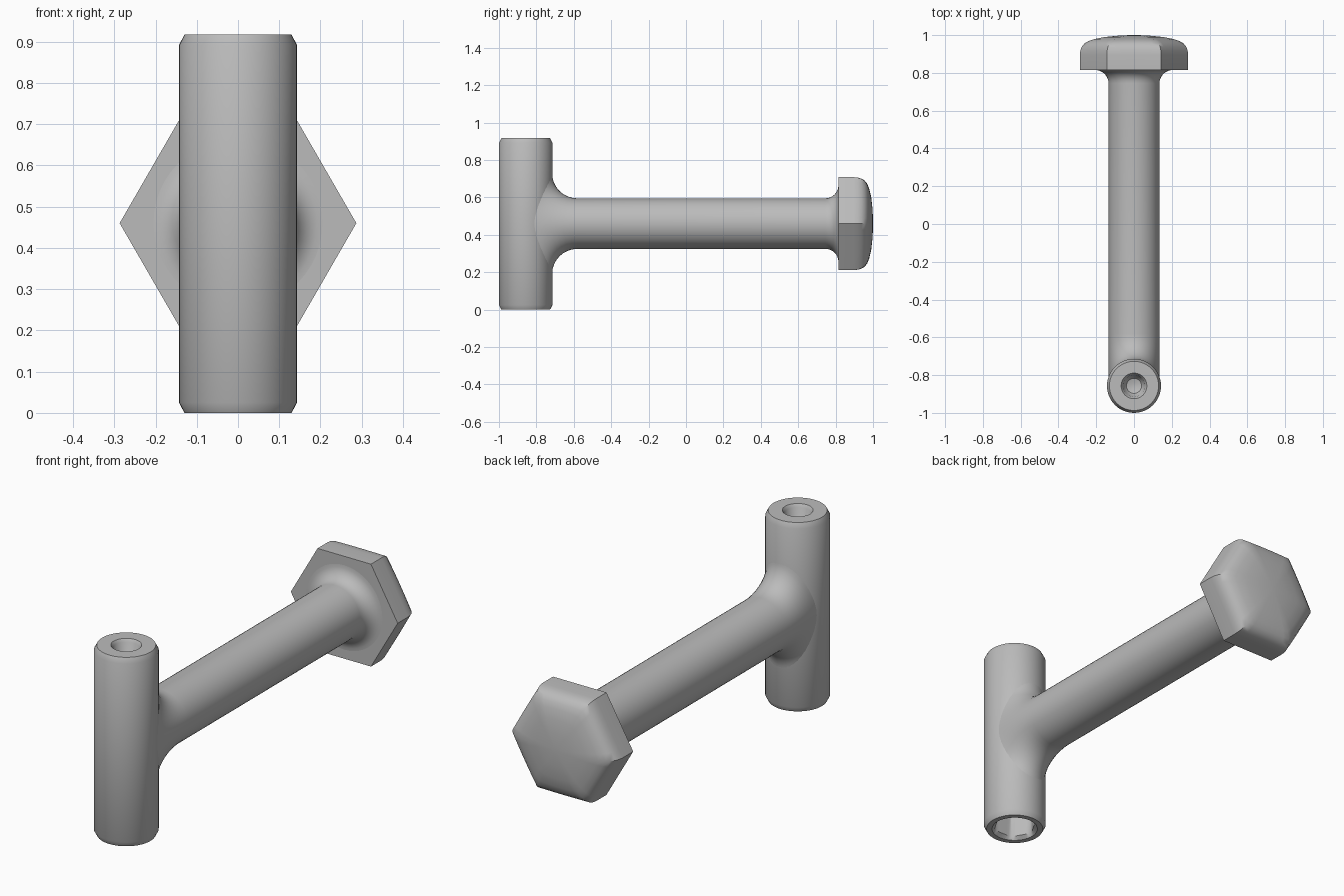
import bpy, bmesh
from math import sin, cos, pi, sqrt, radians

cube = bpy.data.objects.get("Cube")
if cube:
    bpy.data.objects.remove(cube)

SEG = 48
MID_Z = 0.46        # height of the shaft axis
POST_Y = -0.857     # post axis
POST_R = 0.143
SHAFT_R = 0.135
ANGLES = [2 * pi * i / SEG for i in range(SEG)]

grey = bpy.data.materials.new("plain grey")
grey.use_nodes = True
grey.diffuse_color = (0.5, 0.5, 0.5, 1)
grey.node_tree.nodes["Principled BSDF"].inputs["Base Color"].default_value = (0.5, 0.5, 0.5, 1)


def hexagon(a):
    """Radius of a unit hexagon, with a corner at angle 0."""
    return cos(pi / 6) / cos(a % (pi / 3) - pi / 6)


def loft(name, rings, cap_start=True, cap_end=True):
    """Skin a list of point rings into a smooth-shaded object."""
    bm = bmesh.new()
    loops = [[bm.verts.new(p) for p in ring] for ring in rings]
    for a, b in zip(loops, loops[1:]):
        for i in range(SEG):
            j = (i + 1) % SEG
            bm.faces.new((a[i], a[j], b[j], b[i]))
    if cap_start:
        bm.faces.new(loops[0])
    if cap_end:
        bm.faces.new(loops[-1])
    bmesh.ops.recalc_face_normals(bm, faces=bm.faces)
    mesh = bpy.data.meshes.new(name)
    bm.to_mesh(mesh)
    bm.free()
    mesh.materials.append(grey)
    obj = bpy.data.objects.new(name, mesh)
    bpy.context.collection.objects.link(obj)
    bpy.ops.object.select_all(action='DESELECT')
    obj.select_set(True)
    bpy.context.view_layer.objects.active = obj
    bpy.ops.object.shade_smooth_by_angle(angle=radians(32))
    return obj


def post_ring(r, z, shape=lambda a: 1):
    return [(r * shape(a) * cos(a), POST_Y + r * shape(a) * sin(a), z) for a in ANGLES]


# Upright post: hex socket below, chamfered barrel, shallow round dimple on top
socket = [post_ring(0.1, z, hexagon) for z in (0.3, 0.015)]
barrel = [post_ring(r, z) for r, z in (
    (0.105, 0), (0.13, 0), (POST_R, 0.025), (POST_R, 0.892), (0.13, 0.917),
    (0.068, 0.917), (0.058, 0.903), (0.052, 0.87), (0.04, 0.855), (0.015, 0.848))]
loft("post", socket + barrel)

# Shaft: flared vertically into the post, round flare into the head
ROOT_R, HEAD_R = 0.135, 0.07
rings = []
for k in range(9):
    t = k / 8 * pi / 2
    height = SHAFT_R + ROOT_R * (1 - sin(t))
    y = POST_Y + POST_R - 0.002 + ROOT_R * (1 - cos(t))
    ring = []
    for a in ANGLES:
        x = SHAFT_R * cos(a)
        sag = POST_R - sqrt(POST_R ** 2 - x ** 2)
        ring.append((x, y - sag * (1 - k / 8), MID_Z + height * sin(a)))
    rings.append(ring)
for k in range(9):
    t = k / 8 * pi / 2
    r = SHAFT_R + HEAD_R * (1 - cos(t))
    y = 0.815 - HEAD_R * (1 - sin(t))
    rings.append([(r * cos(a), y, MID_Z + r * sin(a)) for a in ANGLES])
loft("shaft", rings, cap_start=False, cap_end=False)

# Hexagonal head with a domed outer face
dome = ((1, 0.815), (1, 0.895), (0.99, 0.918), (0.965, 0.938), (0.92, 0.955),
        (0.85, 0.968), (0.74, 0.979), (0.55, 0.99), (0.3, 0.997), (0.08, 1))
rings = []
for s, y in dome:
    ring = []
    for a in ANGLES:
        # the hexagon softens towards the middle of the dome
        r = 0.287 * s * (hexagon(a) * s + (1 - s) * 0.95)
        ring.append((r * cos(a), y, MID_Z + r * sin(a)))
    rings.append(ring)
loft("hex_head", rings)
